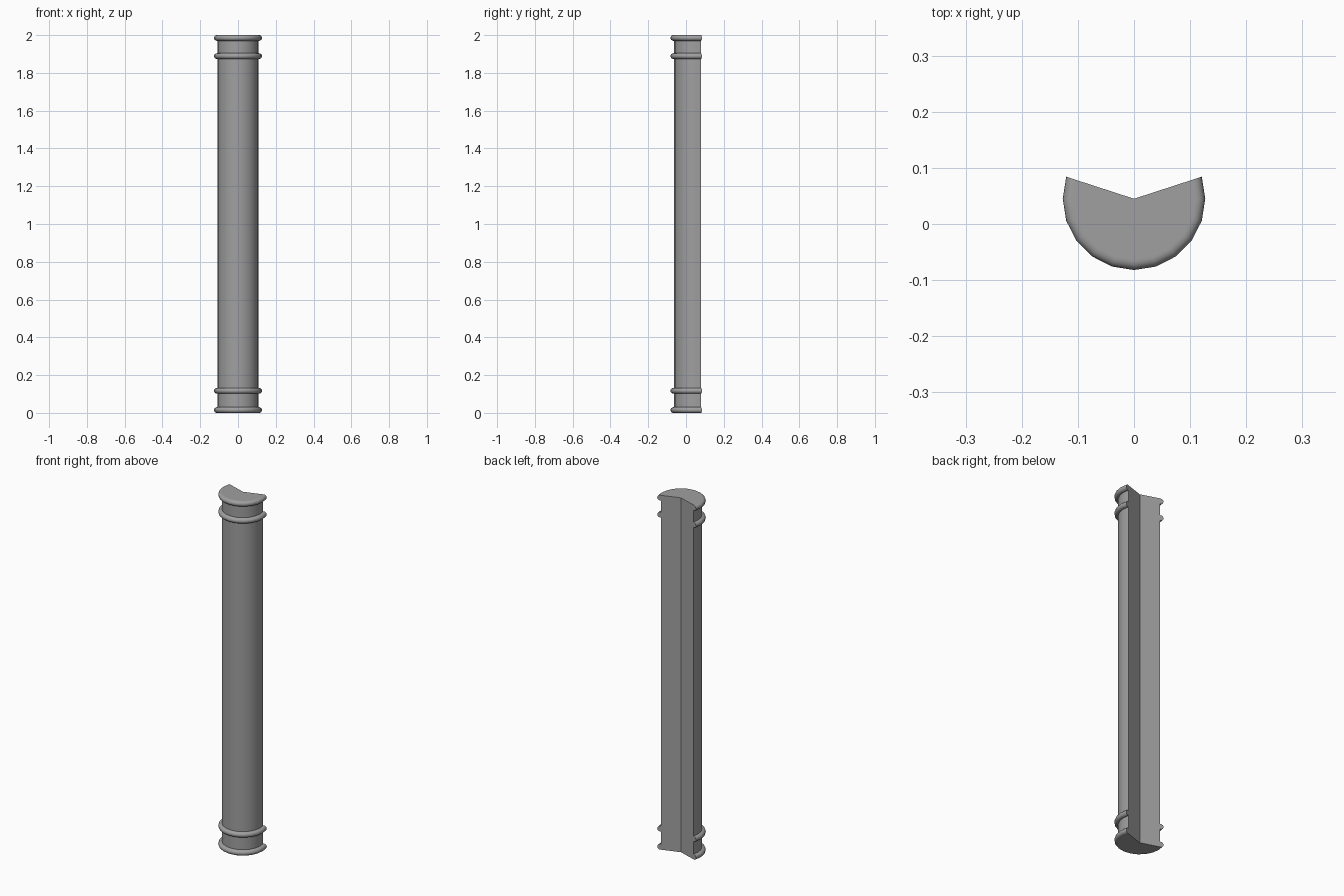
import bpy
import bmesh
from math import sin, cos, pi, radians

if "Cube" in bpy.data.objects:
    bpy.data.objects.remove(bpy.data.objects["Cube"], do_unlink=True)

AXIS_Y = 0.045        # column axis
SHAFT_R = 0.108
BEAD_R = 0.127
BEAD_H = 0.015        # half height of a moulding
HEIGHT = 2.0
STEPS = 12            # facets across the 216 degree sweep
ANGLES = [radians(18 - 18 * i) for i in range(STEPS + 1)]

stone = bpy.data.materials.new("grey_stone")
stone.use_nodes = True
grey = (0.35, 0.35, 0.35, 1)
stone.diffuse_color = grey
bsdf = next(n for n in stone.node_tree.nodes if n.type == "BSDF_PRINCIPLED")
bsdf.inputs["Base Color"].default_value = grey


def polar(r, a, z):
    return (r * cos(a), AXIS_Y + r * sin(a), z)


def finish(name, bm):
    bmesh.ops.recalc_face_normals(bm, faces=bm.faces)
    mesh = bpy.data.meshes.new(name)
    bm.to_mesh(mesh)
    bm.free()
    mesh.materials.append(stone)
    obj = bpy.data.objects.new(name, mesh)
    bpy.context.collection.objects.link(obj)
    bpy.ops.object.select_all(action="DESELECT")
    obj.select_set(True)
    bpy.context.view_layer.objects.active = obj
    bpy.ops.object.shade_smooth_by_angle(angle=radians(30))


def make_shaft():
    # Round front with a notch cut back to the axis
    bm = bmesh.new()
    outline = [polar(SHAFT_R, a, 0) for a in ANGLES] + [(0, AXIS_Y, 0)]
    base = bm.faces.new([bm.verts.new(p) for p in outline])
    top = bmesh.ops.extrude_face_region(bm, geom=[base], use_keep_orig=True)
    verts = [v for v in top["geom"] if isinstance(v, bmesh.types.BMVert)]
    bmesh.ops.translate(bm, verts=verts, vec=(0, 0, HEIGHT))
    finish("shaft", bm)


def make_moulding(name, z):
    # Half-round bead swept around the front of the shaft
    arc_r = BEAD_R - BEAD_H
    arc = [-pi / 2 + pi * i / 8 for i in range(9)]
    profile = [(SHAFT_R, z - BEAD_H)]
    profile += [(arc_r + BEAD_H * cos(t), z + BEAD_H * sin(t)) for t in arc]
    profile += [(SHAFT_R, z + BEAD_H)]
    bm = bmesh.new()
    rows = [[bm.verts.new(polar(r, a, h)) for r, h in profile] for a in ANGLES]
    n = len(profile)
    for p, q in zip(rows, rows[1:]):
        for i in range(n):
            j = (i + 1) % n
            bm.faces.new((p[i], p[j], q[j], q[i]))
    bm.faces.new(rows[0])
    bm.faces.new(rows[-1])
    finish(name, bm)


make_shaft()
for label, z in (("base_moulding", BEAD_H), ("lower_moulding", 0.117),
                 ("upper_moulding", 1.889), ("top_moulding", HEIGHT - BEAD_H)):
    make_moulding(label, z)
